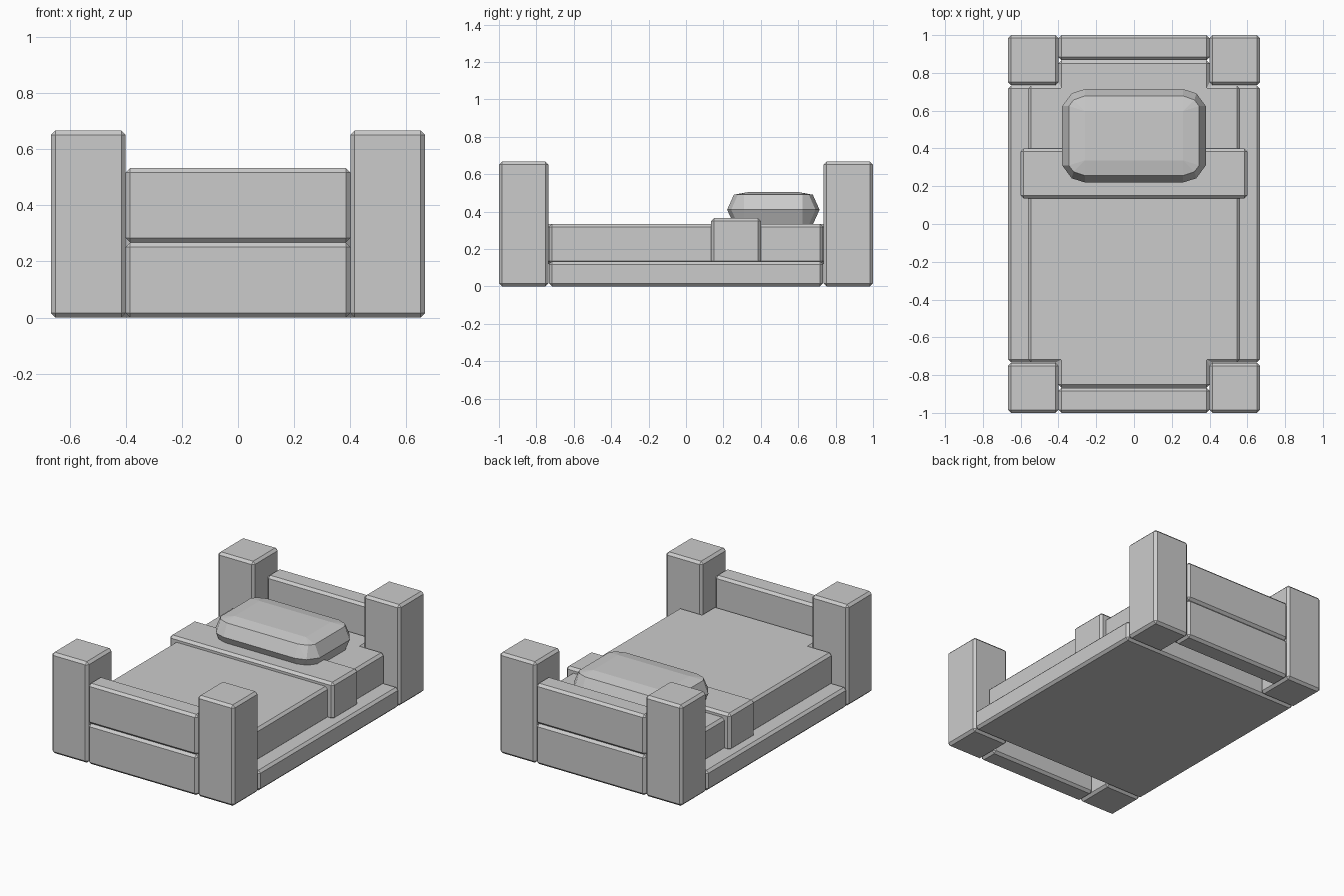
import bpy, bmesh

if "Cube" in bpy.data.objects:
    bpy.data.objects.remove(bpy.data.objects["Cube"])

BEVEL = 0.016


def finish(name, bm, bevel=0.0):
    bmesh.ops.recalc_face_normals(bm, faces=bm.faces[:])
    if bevel:
        bmesh.ops.bevel(bm, geom=bm.edges[:], offset=bevel, segments=1,
                        profile=0.5, affect='EDGES')
    mesh = bpy.data.meshes.new(name)
    bm.to_mesh(mesh)
    bm.free()
    obj = bpy.data.objects.new(name, mesh)
    bpy.context.collection.objects.link(obj)
    return obj


def prism(name, outline, z0, z1, bevel=BEVEL):
    """Extrude a flat outline upwards and chamfer its edges."""
    bm = bmesh.new()
    face = bm.faces.new([bm.verts.new((x, y, z0)) for x, y in outline])
    top = bmesh.ops.extrude_face_region(bm, geom=[face])["geom"]
    # keep a bottom cap if the extrusion removed it
    verts = [g for g in top if isinstance(g, bmesh.types.BMVert)]
    bmesh.ops.translate(bm, verts=verts, vec=(0, 0, z1 - z0))
    bmesh.ops.holes_fill(bm, edges=bm.edges[:])
    return finish(name, bm, bevel)


def box(name, x0, x1, y0, y1, z0, z1):
    return prism(name, [(x0, y0), (x1, y0), (x1, y1), (x0, y1)], z0, z1)


# Corner posts and the stacked end boards
for sy, end in ((-1, "foot"), (1, "head")):
    ya, yb = sorted((sy * 0.735, sy * 1.0))
    for sx, side in ((-1, "left"), (1, "right")):
        xa, xb = sorted((sx * 0.4, sx * 0.667))
        box(f"{end}_{side}_post", xa, xb, ya, yb, 0, 0.667)
    ya, yb = sorted((sy * 0.867, sy * 1.0))
    box(f"{end}_lower_board", -0.4, 0.4, ya, yb, 0, 0.267)
    box(f"{end}_upper_board", -0.4, 0.4, ya, yb, 0.267, 0.533)

# Base slab
box("base", -0.667, 0.667, -0.733, 0.733, 0, 0.133)

# Mattress, notched around the posts
quarter = [(0.56, 0.733), (0.4, 0.733), (0.4, 0.867)]
outline = (quarter + [(-x, y) for x, y in reversed(quarter)]
           + [(-x, -y) for x, y in quarter]
           + [(x, -y) for x, y in reversed(quarter)])
prism("mattress", outline, 0.12, 0.333)

# Folded blanket band
box("blanket", -0.6, 0.6, 0.135, 0.4, 0.12, 0.365)

# Pillow: convex hull of stacked rounded outlines
rim = [(0.345, 0.157), (0.32, 0.19), (0.26, 0.211)]
middle = [(0.38, 0.157), (0.33, 0.225), (0.26, 0.247)]
crown = [(0.26, 0.13)]
layers = [(crown, 0.315), (rim, 0.33), (middle, 0.41), (rim, 0.49), (crown, 0.505)]
bm = bmesh.new()
for pts, z in layers:
    for x, y in pts:
        for sx in (-1, 1):
            for sy in (-1, 1):
                bm.verts.new((sx * x, 0.467 + sy * y, z))
bmesh.ops.convex_hull(bm, input=bm.verts[:])
bmesh.ops.dissolve_limit(bm, angle_limit=0.03, verts=bm.verts[:], edges=bm.edges[:])
finish("pillow", bm)
